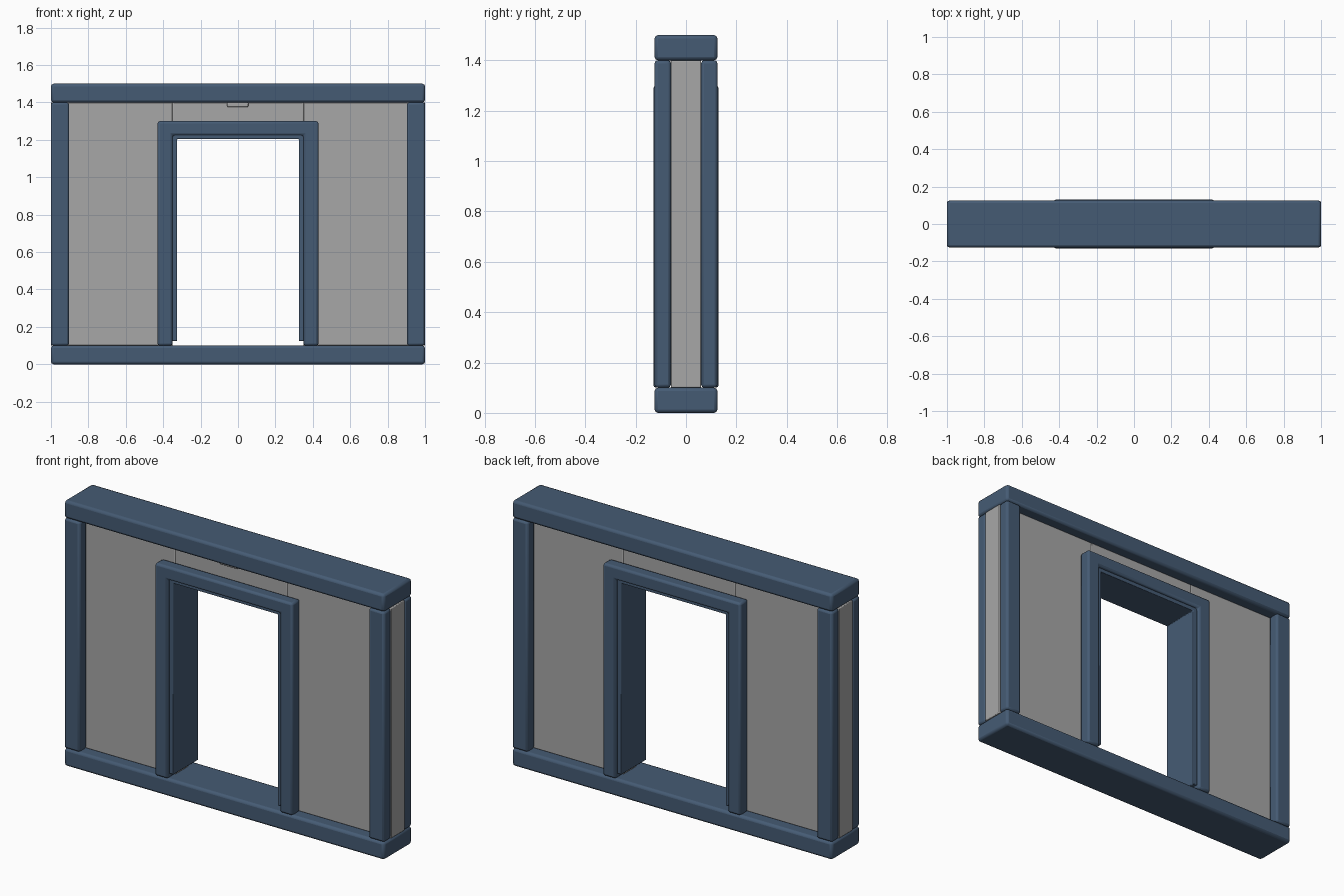
import bpy, bmesh

if "Cube" in bpy.data.objects:
    bpy.data.objects.remove(bpy.data.objects["Cube"])


def material(name, rgb):
    m = bpy.data.materials.new(name)
    m.diffuse_color = (*rgb, 1)
    m.use_nodes = True
    m.node_tree.nodes["Principled BSDF"].inputs["Base Color"].default_value = m.diffuse_color
    return m


BLUE = material("slate blue", (0.06, 0.105, 0.175))
GRAY = material("wall gray", (0.39, 0.39, 0.39))


def finish(name, bm, mat, bevel, segments=2):
    bmesh.ops.recalc_face_normals(bm, faces=bm.faces)
    me = bpy.data.meshes.new(name)
    bm.to_mesh(me)
    bm.free()
    ob = bpy.data.objects.new(name, me)
    bpy.context.collection.objects.link(ob)
    me.materials.append(mat)
    if bevel:
        b = ob.modifiers.new("rounded edges", 'BEVEL')
        b.width, b.segments = bevel, segments
        b.limit_method = 'ANGLE'
    bpy.context.view_layer.objects.active = ob
    ob.select_set(True)
    bpy.ops.object.shade_smooth_by_angle()
    ob.select_set(False)
    return ob


def extrude_xz(name, outline, y0, y1, mat, bevel):
    """Extrude an x-z outline from y0 to y1."""
    bm = bmesh.new()
    face = bm.faces.new([bm.verts.new((x, y0, z)) for x, z in outline])
    ext = bmesh.ops.extrude_face_region(bm, geom=[face])
    for v in ext["geom"]:
        if isinstance(v, bmesh.types.BMVert):
            v.co.y = y1
    return finish(name, bm, mat, bevel)


def box(name, x0, x1, y0, y1, z0, z1, mat, bevel):
    return extrude_xz(name, [(x0, z0), (x1, z0), (x1, z1), (x0, z1)], y0, y1, mat, bevel)


# Floor and ceiling beams
box("bottom_beam", -1, 1, -0.125, 0.125, 0, 0.1, BLUE, 0.014)
box("top_beam", -1, 1, -0.125, 0.125, 1.4, 1.5, BLUE, 0.014)

# Wall panels either side of the doorway, and the panel above it
for side, s in (("left", -1), ("right", 1)):
    x0, x1 = sorted((s * 0.35, s))
    box(side + "_wall_panel", x0, x1, -0.06, 0.06, 0.1, 1.4, GRAY, 0.004)
box("lintel_panel", -0.35, 0.35, -0.06, 0.06, 1.225, 1.4, GRAY, 0.004)

# Corner posts and door trim on both faces
trim = [(-0.43, 0.1), (-0.35, 0.1), (-0.35, 1.225), (0.35, 1.225),
        (0.35, 0.1), (0.43, 0.1), (0.43, 1.3), (-0.43, 1.3)]
for face, f in (("front", -1), ("back", 1)):
    for side, s in (("left", -1), ("right", 1)):
        x0, x1 = sorted((s * 0.903, s))
        y0, y1 = sorted((f * 0.06, f * 0.125))
        box(f"{face}_{side}_post", x0, x1, y0, y1, 0.1, 1.4, BLUE, 0.012)
    y0, y1 = sorted((f * 0.06, f * 0.13))
    extrude_xz(face + "_door_trim", trim, y0, y1, BLUE, 0.012)

# Door lining set inside the trim
lining = [(-0.352, 0.125), (-0.325, 0.125), (-0.325, 1.205), (0.325, 1.205),
          (0.325, 0.125), (0.352, 0.125), (0.352, 1.23), (-0.352, 1.23)]
extrude_xz("door_lining", lining, -0.112, 0.112, BLUE, 0.004)

# Small tab above the door
box("door_tab", -0.058, 0.055, -0.085, -0.055, 1.375, 1.402, GRAY, 0.006)
